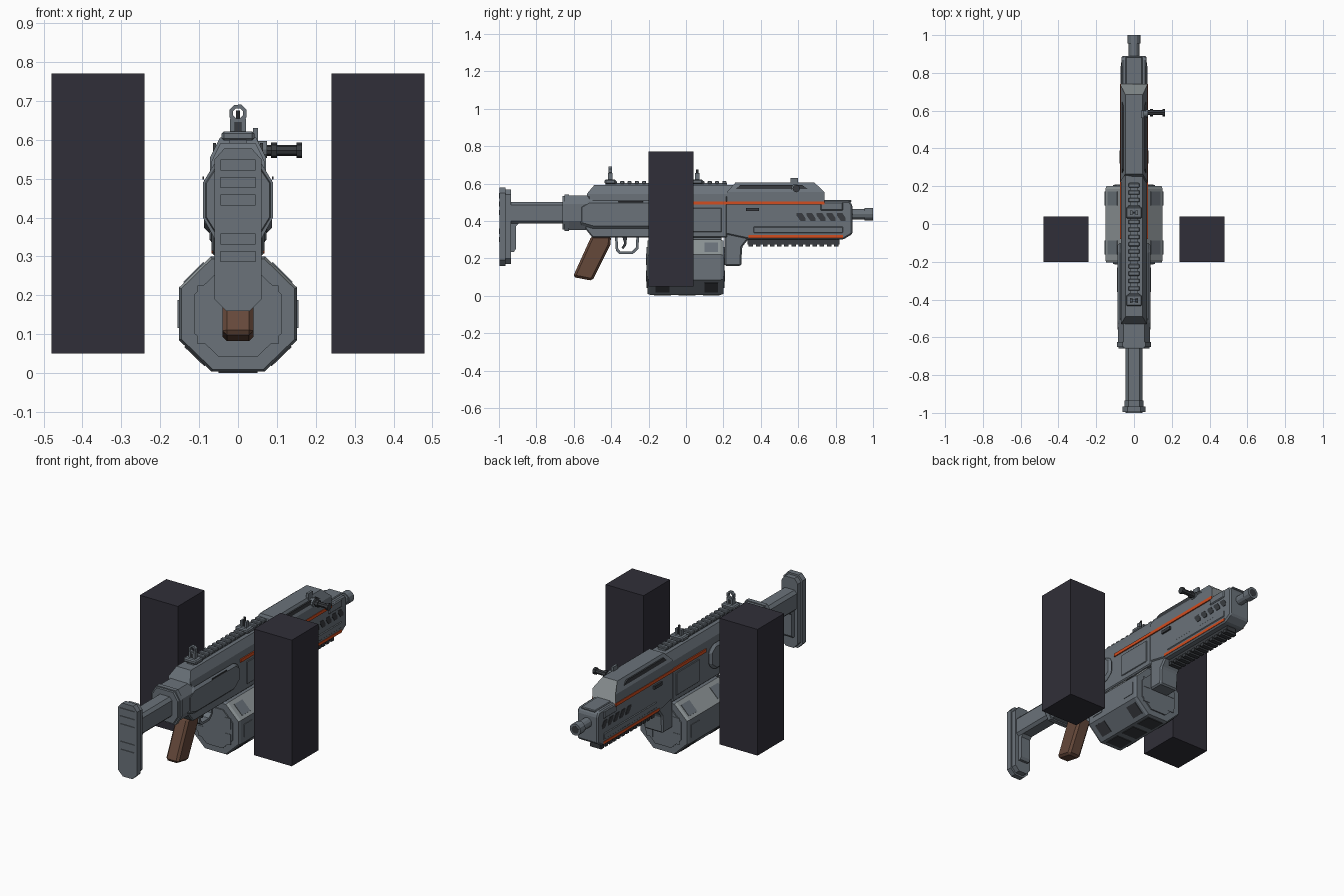
import bpy, bmesh, math
from mathutils import Vector, Matrix

if "Cube" in bpy.data.objects:
    bpy.data.objects.remove(bpy.data.objects["Cube"], do_unlink=True)


def material(name, rgb):
    m = bpy.data.materials.new(name)
    m.use_nodes = True
    m.diffuse_color = (*rgb, 1)
    m.node_tree.nodes["Principled BSDF"].inputs["Base Color"].default_value = (*rgb, 1)
    return m


STEEL = material("steel grey", (0.145, 0.17, 0.195))
LIGHT = material("light steel", (0.27, 0.30, 0.31))
DARK = material("dark metal", (0.04, 0.044, 0.05))
BLOCK = material("charcoal", (0.03, 0.028, 0.04))
ORANGE = material("orange", (0.65, 0.075, 0.014))
BROWN = material("brown grip", (0.13, 0.065, 0.042))


def finish(name, bm, mat, bevel=0):
    bmesh.ops.recalc_face_normals(bm, faces=bm.faces)
    me = bpy.data.meshes.new(name)
    bm.to_mesh(me)
    bm.free()
    me.materials.append(mat)
    ob = bpy.data.objects.new(name, me)
    bpy.context.scene.collection.objects.link(ob)
    if bevel:
        mod = ob.modifiers.new("chamfer", 'BEVEL')
        mod.width, mod.segments, mod.limit_method = bevel, 1, 'ANGLE'
    return ob


def box(name, x, y, z, mat, bevel=0):
    bm = bmesh.new()
    bmesh.ops.create_cube(bm, size=1)
    for v in bm.verts:
        v.co = [r[0] + (c + .5) * (r[1] - r[0]) for c, r in zip(v.co, (x, y, z))]
    return finish(name, bm, mat, bevel)


def side_shape(name, x, profile, mat, bevel=0):
    """Side profile of (y, z) points extruded between two x values."""
    bm = bmesh.new()
    face = bm.faces.new([bm.verts.new((x[0], y, z)) for y, z in profile])
    ext = bmesh.ops.extrude_face_region(bm, geom=[face])
    bmesh.ops.translate(bm, vec=(x[1] - x[0], 0, 0),
                        verts=[g for g in ext["geom"] if isinstance(g, bmesh.types.BMVert)])
    return finish(name, bm, mat, bevel)


def loft(name, half, stations, mat, mid=0):
    """Mirrored half section (x, z), scaled about height mid at each (y, sx, sz)."""
    ring = half + [(-x, z) for x, z in reversed(half)]
    bm = bmesh.new()
    rings = [[bm.verts.new((x * sx, y, mid + (z - mid) * sz)) for x, z in ring]
             for y, sx, sz in stations]
    for a, b in zip(rings, rings[1:]):
        for i in range(len(ring)):
            j = (i + 1) % len(ring)
            bm.faces.new((a[i], a[j], b[j], b[i]))
    bm.faces.new(rings[0])
    bm.faces.new(rings[-1])
    return finish(name, bm, mat)


def rod(name, start, end, r, mat, sides=12):
    a, b = Vector(start), Vector(end)
    bm = bmesh.new()
    bmesh.ops.create_cone(bm, cap_ends=True, segments=sides, radius1=r, radius2=r,
                          depth=(b - a).length)
    rot = (b - a).to_track_quat('Z', 'Y').to_matrix().to_4x4()
    bm.transform(Matrix.Translation((a + b) / 2) @ rot)
    return finish(name, bm, mat)


def both(make, name, x0, x1, *rest):
    make("left_" + name, (x0, x1), *rest)
    make("right_" + name, (-x1, -x0), *rest)


# Side blocks
both(box, "side_block", .24, .48, (-.2, .04), (.05, .77), BLOCK)

# Stock: butt plate, pads, frame and arm with three through holes
butt = [(.03, .16), (.06, .19), (.06, .55), (.035, .578)]
loft("butt_plate", butt, [(-.996, 1, 1), (-.965, 1, 1)], STEEL)
loft("butt_frame", butt, [(-.965, .85, .95), (-.935, .85, .95)], STEEL, .37)
for z in (.30, .345, .445, .49, .535):
    box("butt_pad", (-.045, .045), (-1, -.995), (z - .014, z + .014), STEEL)
side_shape("stock_brace", (-.03, .03), [(-.94, .235), (-.92, .235), (-.91, .25),
           (-.91, .37), (-.89, .39), (-.94, .39)], STEEL)
arm = loft("stock_arm", [(.03, .385), (.045, .40), (.045, .485), (.03, .502)],
           [(-.94, 1, 1), (-.64, 1, 1)], STEEL)
for y in (-.865, -.805, -.745):
    cutter = rod("hole_cutter", (-.1, y, .467), (.1, y, .467), .018, STEEL, 10)
    cutter.hide_render = True
    mod = arm.modifiers.new("hole", 'BOOLEAN')
    mod.object, mod.solver = cutter, 'EXACT'
    bpy.context.view_layer.objects.active = arm
    bpy.ops.object.modifier_apply(modifier=mod.name)
    bpy.data.objects.remove(cutter, do_unlink=True)

# Receiver: rear collar, main body and wider cheeks
loft("rear_collar", [(.055, .352), (.085, .40), (.085, .49), (.055, .535)],
     [(-.66, .95, .97), (-.645, 1, 1), (-.50, 1, 1)], STEEL, .44)
loft("collar_band", [(.06, .345), (.09, .40), (.09, .49), (.06, .54)],
     [(-.65, 1, 1), (-.625, 1, 1)], STEEL)
side_shape("receiver", (-.068, .068), [(-.54, .36), (-.50, .31), (.22, .31), (.22, .54),
           (-.52, .54)], STEEL, .006)
both(side_shape, "cheek", .06, .088, [(-.57, .38), (-.50, .36), (-.15, .36), (-.10, .40),
     (-.10, .48), (-.14, .51), (-.52, .51), (-.57, .48)], STEEL, .02)
top = loft("receiver_top", [(.068, .53), (.068, .545), (.045, .592)],
           [(-.53, 1, 1), (.27, 1, 1)], STEEL)
for v in top.data.vertices:
    if v.co.y < -.5 and v.co.z > .55:
        v.co.y = -.49
both(box, "receiver_slot", .087, .091, (-.36, -.23), (.498, .506), DARK)
both(box, "side_panel", .066, .073, (-.02, .19), (.34, .47), STEEL, .003)
both(box, "catch", .066, .076, (.32, .39), (.452, .47), DARK)

# Upper housing with sloped nose
nose = loft("upper_housing", [(.072, .50), (.072, .555), (.046, .606)],
            [(.22, 1, 1), (.74, 1, 1)], STEEL)
for v in nose.data.vertices:
    if v.co.z > .6:
        v.co.y = .265 if v.co.y < .5 else .685
nose.data.materials.append(LIGHT)
for p in nose.data.polygons:
    if p.normal.y > .3 and p.normal.z > .3:
        p.material_index = 1
both(side_shape, "housing_slot", .056, .0645, [(.26, .565), (.29, .592), (.62, .592),
     (.66, .565)], DARK)

# Handguard, front lug and muzzle
side_shape("handguard", (-.066, .066), [(.2, .33), (.34, .30), (.84, .30), (.89, .33),
           (.89, .485), (.875, .506), (.2, .506)], STEEL, .008)
side_shape("front_lug", (-.06, .06), [(.205, .16), (.295, .16), (.30, .26), (.335, .305),
           (.335, .36), (.205, .36)], STEEL, .008)
box("muzzle_block", (-.045, .045), (.72, .885), (.50, .512), STEEL, .004)
both(box, "muzzle_side", .06, .072, (.72, .84), (.455, .50), STEEL, .005)
both(box, "hand_ridge", .06, .07, (.36, .84), (.335, .37), STEEL, .004)
rod("barrel", (0, .87, .436), (0, .985, .436), .028, STEEL)
rod("muzzle_ring", (0, .955, .436), (0, 1, .436), .034, STEEL)
rod("bore", (0, .99, .436), (0, 1.0005, .436), .022, DARK)
for i in range(5):
    y = .60 + i * .054
    both(side_shape, "vent", .063, .0685, [(y + .012, .40), (y + .038, .40), (y + .038, .415),
         (y + .02, .442), (y - .01, .442), (y - .01, .43)], DARK)

# Orange stripes
both(box, "upper_stripe", .068, .0745, (-.08, .74), (.487, .505), ORANGE)
both(box, "lower_stripe", .06, .0685, (.335, .84), (.308, .324), ORANGE)

# Rails above and below
box("top_rail", (-.022, .022), (-.43, .22), (.585, .602), STEEL)
box("lower_rail", (-.03, .03), (.33, .82), (.275, .305), DARK)
for i in range(17):
    y = -.43 + i * .039
    box("top_rail_tooth", (-.03, .03), (y, y + .022), (.598, .613), STEEL, .003)
for i in range(13):
    y = .335 + i * .038
    box("lower_rail_tooth", (-.035, .035), (y, y + .024), (.262, .282), DARK)

# Sights
for y in (-.405, .06):
    box("sight_base", (-.042, .042), (y - .03, y + .03), (.598, .622), STEEL, .006)
    both(box, "sight_ear", .008, .02, (y - .012, y + .012), (.62, .655), STEEL)
rod("front_sight_post", (0, .06, .61), (0, .06, .675), .006, DARK, 6)
box("rear_sight_post", (-.008, .008), (-.412, -.398), (.62, .655), DARK)
bm = bmesh.new()
rings = [[bm.verts.new((r * math.sin(a * math.tau / 8 + .39), y,
          .668 + r * math.cos(a * math.tau / 8 + .39))) for a in range(8)]
         for r, y in ((.024, -.414), (.024, -.396), (.014, -.396), (.014, -.414))]
for k in range(4):
    p, q = rings[k], rings[(k + 1) % 4]
    for i in range(8):
        bm.faces.new((p[i], p[(i + 1) % 8], q[(i + 1) % 8], q[i]))
finish("rear_sight_ring", bm, STEEL)

# Charging handle
rod("handle_root", (.04, .585, .575), (.075, .585, .575), .022, STEEL)
rod("handle_shaft", (.06, .59, .573), (.16, .59, .573), .014, DARK, 8)
for x in (.085, .15):
    rod("handle_collar", (x, .59, .573), (x + .015, .59, .573), .02, DARK, 8)
box("handle_tab", (.038, .052), (.56, .60), (.58, .63), STEEL)

# Pistol grip, trigger and guard
side_shape("grip", (-.04, .04), [(-.505, .32), (-.40, .32), (-.405, .27), (-.50, .08),
           (-.605, .10)], BROWN, .012)
side_shape("trigger", (-.01, .01), [(-.34, .315), (-.315, .315), (-.32, .27), (-.335, .25),
           (-.345, .255), (-.33, .28)], DARK)
guard = [(-.38, .32), (-.375, .24), (-.355, .222), (-.285, .222), (-.255, .25), (-.25, .32)]
inner = [(-.265, .32), (-.268, .258), (-.29, .236), (-.35, .236), (-.362, .25), (-.367, .32)]
side_shape("trigger_guard", (-.02, .02), guard + inner, STEEL)

# Drum magazine with light upper faces and pockets along each side
drum = [(.068, .004), (.152, .085), (.152, .22), (.07, .30)]
mag = loft("drum_magazine", drum, [(-.205, .96, .96), (-.19, 1, 1), (.185, 1, 1),
           (.2, .96, .96)], STEEL, .152)
mag.data.materials.append(LIGHT)
for p in mag.data.polygons:
    if p.normal.z > .3 and abs(p.normal.x) > .3:
        p.material_index = 1
loft("drum_end_plate", drum, [(-.212, .74, .74), (.207, .74, .74)], STEEL, .152)
for s in (-1, 1):
    for y in (-.212, .207):
        for z in (.105, .195):
            box("end_recess", sorted((s * .065, s * .104)), (y - .002, y + .002),
                (z - .03, z + .03), STEEL)
    for name, cx, cz, angle, mat in (("upper", .113, .258, 45, STEEL),
                                     ("side", .152, .152, 90, STEEL),
                                     ("lower", .11, .0445, 136, DARK)):
        for y in (-.125, .135):
            plate = box(name + "_pocket", (-.036, .036), (-.037, .037), (-.004, .003), mat)
            plate.matrix_world = (Matrix.Translation((s * cx, y, cz)) @
                                  Matrix.Rotation(s * math.radians(angle), 4, 'Y'))
for y in (-.125, .005, .135):
    box("drum_base_pad", (-.05, .05), (y - .045, y + .045), (0, .008), DARK)
box("magazine_neck", (-.05, .05), (-.19, .19), (.28, .33), STEEL)
